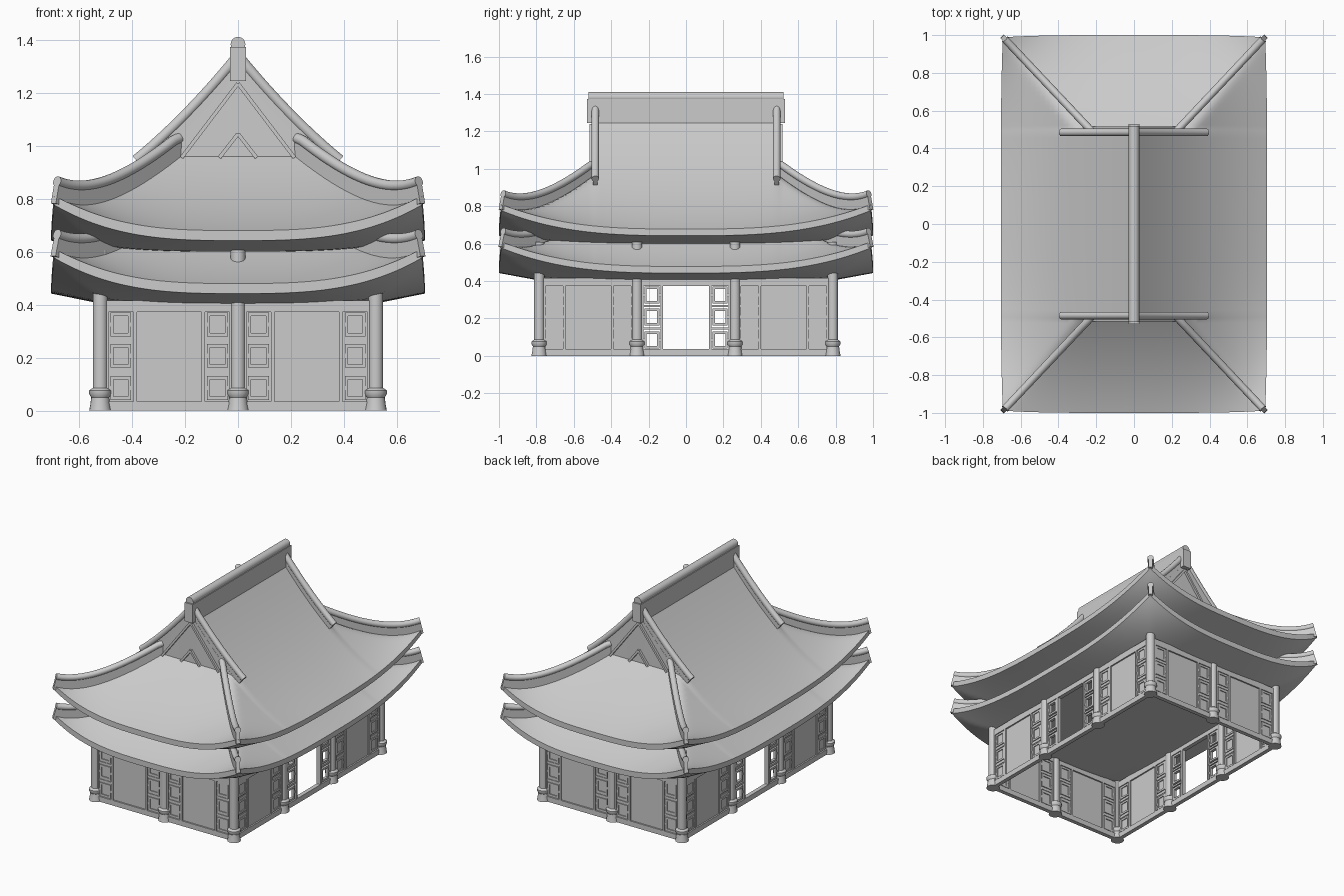
import bpy
import bmesh
import math
from mathutils import Vector

cube = bpy.data.objects.get("Cube")
if cube:
    bpy.data.objects.remove(cube, do_unlink=True)

grey = bpy.data.materials.new("stone grey")
grey.use_nodes = True
COLOUR = (0.6, 0.6, 0.6, 1)
grey.diffuse_color = COLOUR
grey.node_tree.nodes["Principled BSDF"].inputs["Base Color"].default_value = COLOUR


def finish(name, bm):
    bmesh.ops.recalc_face_normals(bm, faces=bm.faces[:])
    mesh = bpy.data.meshes.new(name)
    bm.to_mesh(mesh)
    bm.free()
    mesh.materials.append(grey)
    obj = bpy.data.objects.new(name, mesh)
    bpy.context.collection.objects.link(obj)
    bpy.ops.object.select_all(action='DESELECT')
    obj.select_set(True)
    bpy.context.view_layer.objects.active = obj
    bpy.ops.object.shade_smooth_by_angle(angle=math.radians(35))
    return obj


def box(bm, lo, hi):
    verts = bmesh.ops.create_cube(bm, size=1)["verts"]
    for v in verts:
        v.co = Vector([lo[i] if v.co[i] < 0 else hi[i] for i in range(3)])


def sweep(bm, path, section):
    """Sweep a (side, up) section along a path, with capped ends."""
    path = [Vector(p) for p in path]
    rings = []
    for i, p in enumerate(path):
        along = (path[min(i + 1, len(path) - 1)] - path[max(i - 1, 0)]).normalized()
        side = along.cross(Vector((0, 0, 1))).normalized()
        up = side.cross(along)
        rings.append([bm.verts.new(p + side * s + up * u) for s, u in section])
    n = len(section)
    for a, b in zip(rings, rings[1:]):
        for k in range(n):
            bm.faces.new((a[k], a[(k + 1) % n], b[(k + 1) % n], b[k]))
    bm.faces.new(rings[0])
    bm.faces.new(rings[-1])


def circle(r, n=14):
    return [(r * math.cos(2 * math.pi * k / n), r * math.sin(2 * math.pi * k / n)) for k in range(n)]


def rect(w, low, high):
    return [(-w, low), (w, low), (w, high), (-w, high)]


def spread(a, b, n):
    return [a + (b - a) * i / n for i in range(n + 1)]


# Roof shape: concave slopes, lifted corners
HALF_X = 0.705


def lift(x, y):
    return 0.135 * abs(x / HALF_X * y) ** 3


def main_slope(x):
    x = abs(x)
    return 1.28 - 1.226 * x + 0.527 * x * x


def roof_top(x, y):
    a = main_slope(x)
    if abs(y) < 0.4999:
        return a + lift(x, y)
    d = 1 - abs(y)
    b = 0.68 + 0.36 * d + 0.4 * d * d
    return (a + b - math.hypot(a - b, 0.012)) / 2 + lift(x, y)


def roof_under(x, y):
    t = max(0, (abs(x) - 0.5) / 0.205, (abs(y) - 0.77) / 0.23)
    return 0.6 + 0.042 * t + lift(x, y)


def roof(name, drop, cap):
    bm = bmesh.new()
    xs = spread(-HALF_X, HALF_X, 56)
    half = spread(0.5, 1, 20)
    ys = [-y for y in reversed(half)] + spread(-0.499, 0.499, 24) + half
    layers = []
    for height in (roof_top, roof_under):
        grid = []
        for y in ys:
            row = []
            for x in xs:
                px = x * (1 - 0.015 * y ** 4)
                py = y * (1 - 0.012 * (x / HALF_X) ** 4)
                row.append(bm.verts.new((px, py, min(height(x, y) - drop, cap))))
            grid.append(row)
        for a, b in zip(grid, grid[1:]):
            for k in range(len(xs) - 1):
                bm.faces.new((a[k], a[k + 1], b[k + 1], b[k]))
        layers.append(grid)
    # Fascia around the eaves
    rims = [g[0] + [r[-1] for r in g[1:]] + g[-1][-2::-1] + [r[0] for r in g[-2:0:-1]]
            for g in layers]
    n = len(rims[0])
    for k in range(n):
        m = (k + 1) % n
        bm.faces.new((rims[0][k], rims[0][m], rims[1][m], rims[1][k]))
    finish(name, bm)


roof("upper_roof", 0, 2)
roof("lower_roof", 0.2, 0.63)


# Hip ribs: a round tile on a thin fin
def hip_ribs(name, drop, reach):
    bm = bmesh.new()
    for sx in (-1, 1):
        for sy in (-1, 1):
            path = []
            for t in spread(0, reach, 20):
                x, y = sx * (0.683 - 0.46 * t), sy * (0.978 - 0.488 * t)
                path.append((x, y, roof_top(x, sy * max(abs(y), 0.5)) + 0.068 - drop))
            sweep(bm, path, circle(0.02))
            sweep(bm, path, rect(0.013, -0.085, 0))
    finish(name, bm)


hip_ribs("upper_hip_ribs", 0, 1)
hip_ribs("lower_hip_ribs", 0.2, 0.5)

# Rake ribs beside each gable
bm = bmesh.new()
for sx in (-1, 1):
    for y in (-0.485, 0.485):
        path = [(sx * x, y, main_slope(x) + 0.06) for x in spread(0.01, 0.385, 12)]
        sweep(bm, path, circle(0.02))
        sweep(bm, path, rect(0.013, -0.06, 0))
finish("rake_ribs", bm)

# Ridge
bm = bmesh.new()
box(bm, (-0.03, -0.53, 1.245), (0.03, 0.53, 1.372))
sweep(bm, [(0, -0.52, 1.383), (0, 0.52, 1.383)], circle(0.028, 18))
finish("ridge", bm)

# Gable trim: nested triangular mouldings
bm = bmesh.new()
for y in (-0.502, 0.502):
    for sx in (-1, 1):
        for top, foot in ((1.235, 0.213), (1.045, 0.07)):
            sweep(bm, [(0, y, top), (sx * foot, y, 0.955)], rect(0.013, -0.007, 0.007))
finish("gable_trim", bm)

# Columns, lathed
PROFILE = [(0.042, 0), (0.038, 0.02), (0.034, 0.05), (0.042, 0.063),
           (0.042, 0.076), (0.028, 0.086), (0.028, 0.607)]
bm = bmesh.new()
SPOTS = [(x, y) for x in (-0.52, 0.52) for y in (-0.785, -0.262, 0.262, 0.785)]
for cx, cy in SPOTS + [(0, -0.785), (0, 0.785)]:
    rings = [[bm.verts.new((cx + u, cy + v, z)) for u, v in circle(r, 18)] for r, z in PROFILE]
    for a, b in zip(rings, rings[1:]):
        for k in range(18):
            m = (k + 1) % 18
            bm.faces.new((a[k], a[m], b[m], b[k]))
    bm.faces.new(rings[0])
    bm.faces.new(rings[-1])
finish("columns", bm)


# Wall bays: rails, stiles, square lattice and a panel or a doorway
def bay(bm, centre, turned, door):
    def piece(s0, s1, z0, z1, depth):
        lo, hi = [s0, -depth], [s1, depth]
        if turned:
            lo, hi = [-depth, s0], [depth, s1]
        box(bm, (centre[0] + lo[0], centre[1] + lo[1], z0),
            (centre[0] + hi[0], centre[1] + hi[1], z1))

    piece(-0.26, 0.26, 0, 0.035, 0.014)
    piece(-0.26, 0.26, 0.372, 0.415, 0.014)
    if not door:
        piece(-0.26, 0.26, 0.03, 0.38, 0.004)
    for side in (-1, 1):
        def strip(a, b, z0, z1, depth):
            piece(min(side * a, side * b), max(side * a, side * b), z0, z1, depth)
        strip(0.122, 0.135, 0.035, 0.372, 0.014)
        strip(0.228, 0.245, 0.035, 0.372, 0.014)
        for z in (0.085, 0.207, 0.325):
            strip(0.143, 0.155, z - 0.045, z + 0.045, 0.01)
            strip(0.21, 0.222, z - 0.045, z + 0.045, 0.01)
            strip(0.155, 0.21, z + 0.032, z + 0.045, 0.01)
            strip(0.155, 0.21, z - 0.045, z - 0.032, 0.01)
            strip(0.135, 0.143, z - 0.008, z + 0.008, 0.008)
            strip(0.222, 0.228, z - 0.008, z + 0.008, 0.008)
        for z in (0.146, 0.266):
            strip(0.135, 0.228, z - 0.006, z + 0.006, 0.008)


bm = bmesh.new()
for y in (-0.785, 0.785):
    for x in (-0.26, 0.26):
        bay(bm, (x, y), False, False)
for x in (-0.52, 0.52):
    for y in (-0.523, 0, 0.523):
        bay(bm, (x, y), True, y == 0)
finish("wall_bays", bm)
